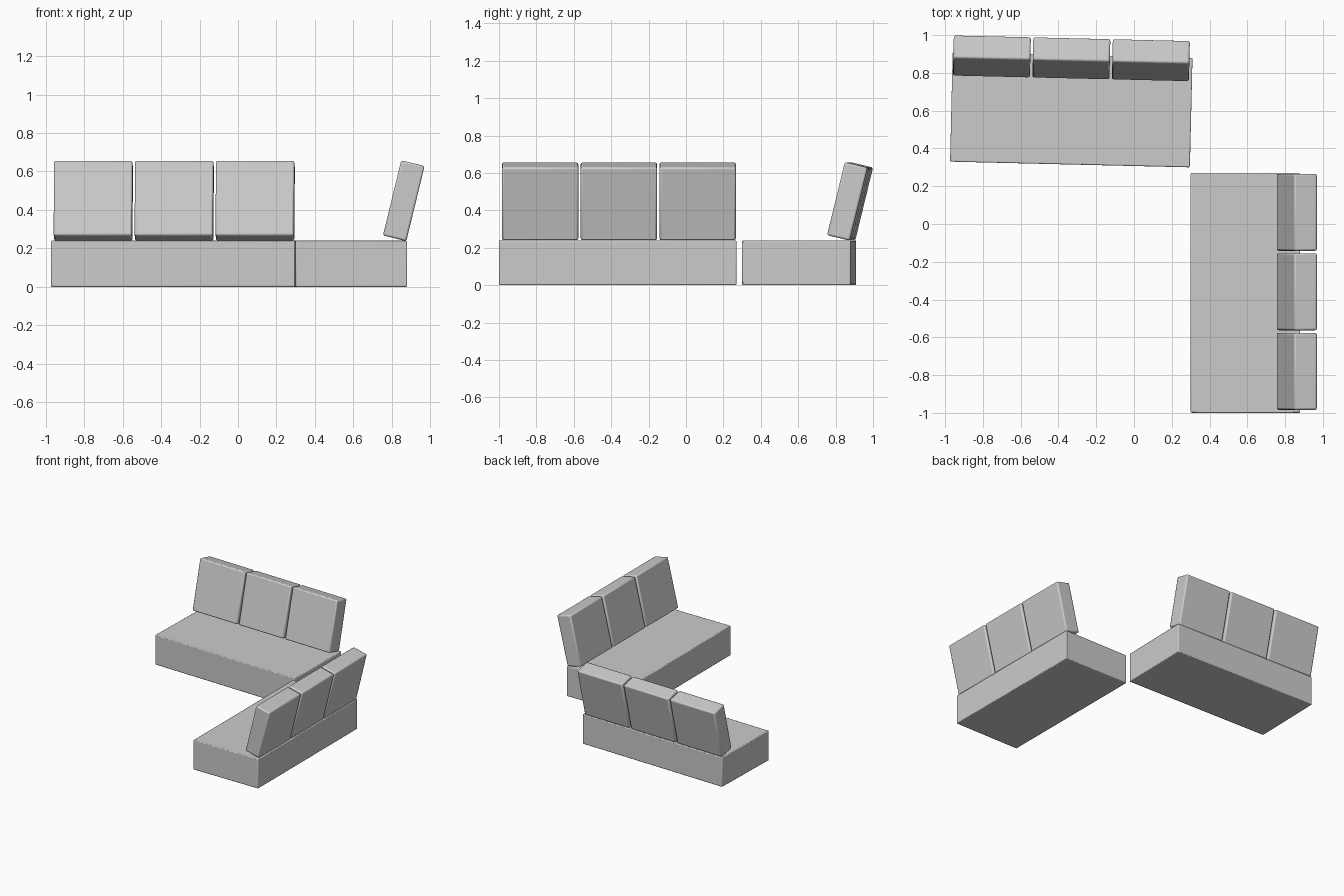
import bpy, math
from mathutils import Matrix, Vector

cube = bpy.data.objects.get("Cube")
if cube:
    bpy.data.objects.remove(cube, do_unlink=True)

# Single upholstery colour
grey = bpy.data.materials.new("grey_fabric")
grey.use_nodes = True
colour = (0.6, 0.6, 0.6, 1)
grey.diffuse_color = colour
grey.node_tree.nodes["Principled BSDF"].inputs["Base Color"].default_value = colour


def block(name, size, matrix, bevel):
    """Box with slightly softened edges, placed by a matrix."""
    bpy.ops.mesh.primitive_cube_add(size=1)
    ob = bpy.context.object
    ob.name = name
    ob.data.transform(Matrix.Diagonal((*size, 1)))
    ob.data.materials.append(grey)
    mod = ob.modifiers.new("soft_edges", "BEVEL")
    mod.width = bevel
    mod.segments = 2
    ob.matrix_world = matrix
    bpy.ops.object.shade_smooth_by_angle(angle=math.radians(30))
    return ob


def sofa(name, centre, angle):
    """Armless sofa whose back faces local +x."""
    place = Matrix.Translation(Vector(centre)) @ Matrix.Rotation(angle, 4, "Z")
    # Seat base
    block(name + "_seat", (0.58, 1.27, 0.24),
          place @ Matrix.Translation((0, 0, 0.12)), 0.006)
    # Three reclined back cushions
    tilt = Matrix.Rotation(math.radians(13.7), 4, "Y")
    for i in range(3):
        spot = Matrix.Translation((0.272, 0.006 + (i - 1) * 0.421, 0.448))
        block(f"{name}_back_cushion_{i + 1}", (0.125, 0.408, 0.402),
              place @ spot @ tilt, 0.01)


sofa("left_sofa", (0.59, -0.365, 0), 0)
sofa("rear_sofa", (-0.332, 0.605, 0), math.radians(88.64))
